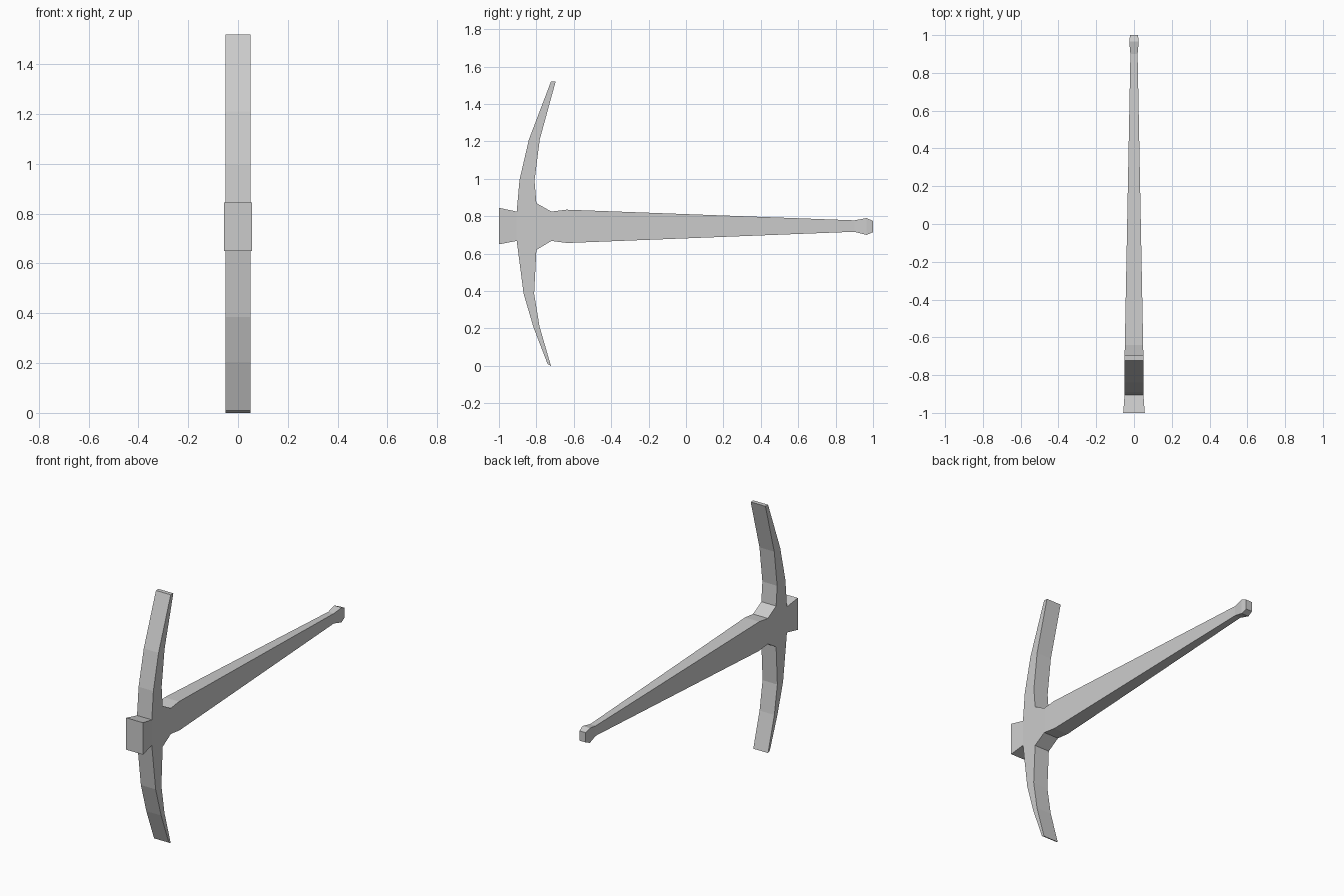
import bpy, bmesh

if "Cube" in bpy.data.objects:
    bpy.data.objects.remove(bpy.data.objects["Cube"])


def build(name, strips, half_width):
    """Fill side-view strips of (y, z) pairs, then thicken them to +-half_width(y)."""
    bm = bmesh.new()
    cache = {}

    def vert(p):
        if p not in cache:
            cache[p] = bm.verts.new((0, p[0], p[1]))
        return cache[p]

    for strip in strips:
        for (a, b), (c, d) in zip(strip, strip[1:]):
            loop = list(dict.fromkeys((a, b, d, c)))
            bm.faces.new([vert(p) for p in loop])
    bmesh.ops.recalc_face_normals(bm, faces=bm.faces[:])
    base = bm.verts[:]
    ext = bmesh.ops.extrude_face_region(bm, geom=bm.faces[:], use_keep_orig=True)
    moved = {g for g in ext["geom"] if isinstance(g, bmesh.types.BMVert)}
    for v in base:
        v.co.x = -half_width(v.co.y)
    for v in moved:
        v.co.x = half_width(v.co.y)
    bmesh.ops.recalc_face_normals(bm, faces=bm.faces[:])
    mesh = bpy.data.meshes.new(name)
    bm.to_mesh(mesh)
    bm.free()
    obj = bpy.data.objects.new(name, mesh)
    bpy.context.collection.objects.link(obj)
    return obj


# Shared corners of the socket block
FT, FB = (-0.905, 0.825), (-0.905, 0.668)
MT, MB = (-0.80, 0.87), (-0.80, 0.62)
BT, BB = (-0.72, 0.825), (-0.72, 0.668)

# Pick head: poll and socket, upper blade, lower blade
socket = [((-1.0, 0.65), (-1.0, 0.845)), (FB, FT), (MB, MT), (BB, BT)]
upper = [(FT, MT), ((-0.89, 0.995), (-0.81, 0.99)),
         ((-0.84, 1.21), (-0.782, 1.21)), ((-0.722, 1.52), (-0.697, 1.52))]
lower = [(FB, MB), ((-0.868, 0.385), (-0.812, 0.385)),
         ((-0.815, 0.205), (-0.783, 0.21)), ((-0.74, 0.01), (-0.722, 0.0))]
build("pick_head", [socket, upper, lower],
      lambda y: 0.057 if y < -0.95 else 0.05)

# Handle: long taper with a flared end knob
handle = [(BB, BT), ((-0.635, 0.657), (-0.64, 0.835)),
          ((0.90, 0.717), (0.90, 0.778)), ((0.965, 0.70), (0.965, 0.79)),
          ((1.0, 0.715), (1.0, 0.775))]


def handle_width(y):
    if y > 0.98:
        return 0.021
    if y > 0.93:
        return 0.025
    return 0.05 - 0.031 * (y + 0.72) / 1.62


build("handle", [handle], handle_width)
